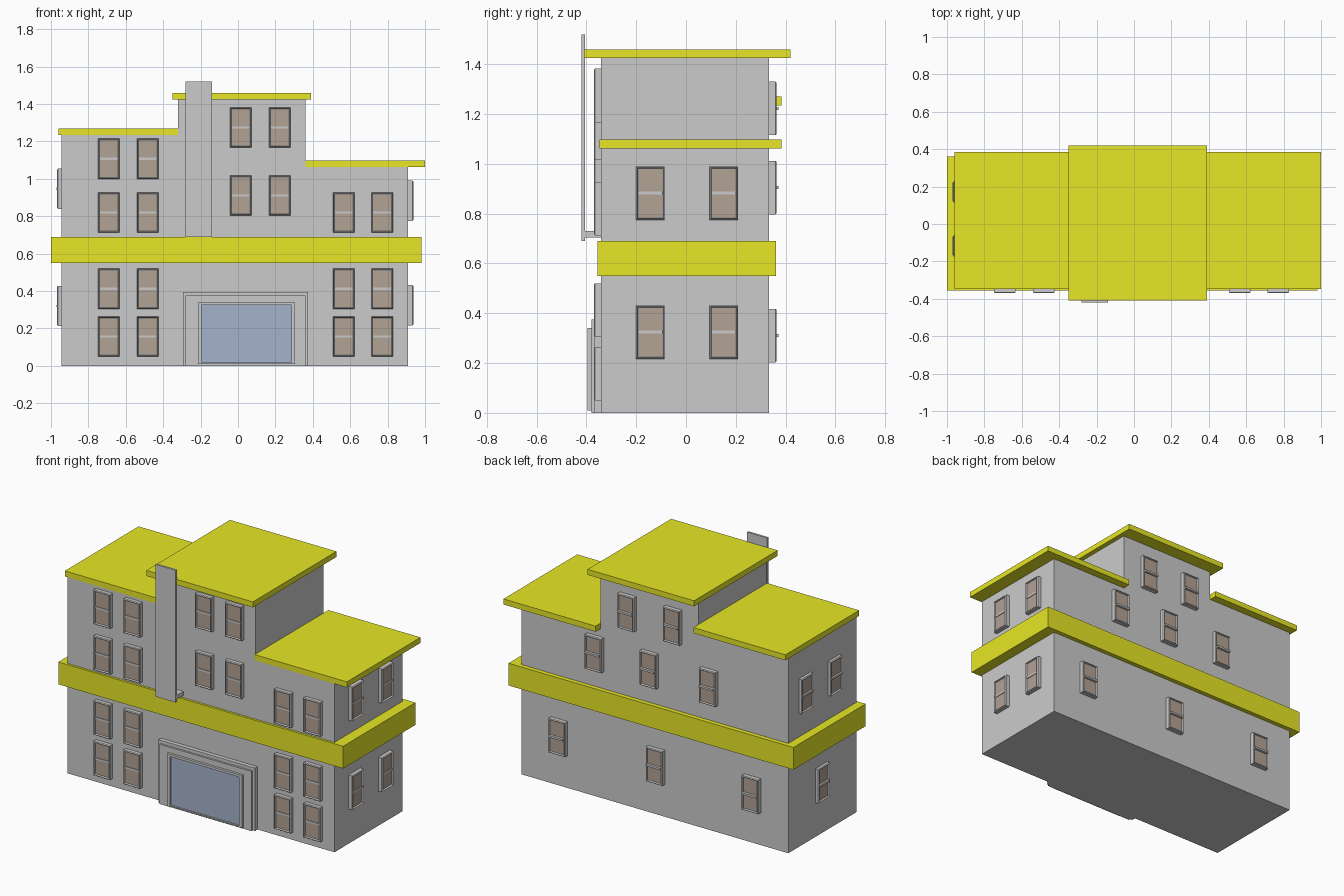
import bpy, bmesh
from math import radians
from mathutils import Matrix

if "Cube" in bpy.data.objects:
    bpy.data.objects.remove(bpy.data.objects["Cube"])


def material(name, rgb):
    m = bpy.data.materials.new(name)
    m.diffuse_color = (*rgb, 1)
    m.use_nodes = True
    m.node_tree.nodes["Principled BSDF"].inputs["Base Color"].default_value = m.diffuse_color
    return m


YELLOW = material("yellow_trim", (0.8, 0.8, 0.02))
BROWN = material("brown_pane", (0.45, 0.36, 0.30))
BLUE = material("blue_glass", (0.38, 0.45, 0.60))


def finish(bm, name, mat=None, matrix=None):
    bmesh.ops.recalc_face_normals(bm, faces=bm.faces)
    me = bpy.data.meshes.new(name)
    bm.to_mesh(me)
    bm.free()
    ob = bpy.data.objects.new(name, me)
    bpy.context.collection.objects.link(ob)
    if mat:
        me.materials.append(mat)
    if matrix:
        ob.matrix_world = matrix
    return ob


def add_box(bm, x, y, z):
    size = (x[1] - x[0], y[1] - y[0], z[1] - z[0])
    mid = ((x[0] + x[1]) / 2, (y[0] + y[1]) / 2, (z[0] + z[1]) / 2)
    bmesh.ops.create_cube(bm, size=1, matrix=Matrix.Translation(mid) @ Matrix.Diagonal((*size, 1)))


def box(name, x, y, z, mat=None, matrix=None):
    bm = bmesh.new()
    add_box(bm, x, y, z)
    return finish(bm, name, mat, matrix)


def extrude_profile(name, pts, y0, y1):
    bm = bmesh.new()
    face = bm.faces.new([bm.verts.new((x, y0, z)) for x, z in pts])
    ext = bmesh.ops.extrude_face_region(bm, geom=[face])
    verts = [g for g in ext["geom"] if isinstance(g, bmesh.types.BMVert)]
    bmesh.ops.translate(bm, verts=verts, vec=(0, y1 - y0, 0))
    return finish(bm, name)


# Stepped main walls
extrude_profile("walls", [(-0.945, 0), (0.91, 0), (0.91, 1.065), (0.36, 1.065), (0.36, 1.425),
                          (-0.32, 1.425), (-0.32, 1.235), (-0.945, 1.235)], -0.342, 0.334)

# Yellow band and roof slabs
box("middle_band", (-1, 0.98), (-0.356, 0.362), (0.55, 0.69), YELLOW)
box("left_roof", (-0.96, -0.32), (-0.348, 0.384), (1.235, 1.27), YELLOW)
box("centre_roof", (-0.35, 0.39), (-0.41, 0.42), (1.425, 1.46), YELLOW)
box("right_roof", (0.36, 1.0), (-0.348, 0.384), (1.062, 1.097), YELLOW)

# Upright fin on the front and its bracket
box("fin", (-0.28, -0.14), (-0.42, -0.406), (0.69, 1.52))
box("fin_bracket", (-0.28, -0.14), (-0.408, -0.335), (0.705, 0.73))

# Entrance: stepped surround, frame and glass
box("entrance_surround_outer", (-0.295, 0.375), (-0.368, -0.335), (0, 0.395))
box("entrance_surround_inner", (-0.28, 0.36), (-0.38, -0.335), (0, 0.375))
for name, x, z in (("left", (-0.215, -0.195), (0.01, 0.34)), ("right", (0.285, 0.305), (0.01, 0.34)),
                   ("top", (-0.195, 0.285), (0.325, 0.34)), ("bottom", (-0.195, 0.285), (0.01, 0.018))):
    box("entrance_frame_" + name, x, (-0.395, -0.37), z)
box("entrance_glass", (-0.195, 0.285), (-0.386, -0.375), (0.018, 0.325), BLUE)

W, H = 0.115, 0.215  # window size


def window(name, x, y, z, turn, depth=0.028, bar_out=-0.004):
    """Window with its back on the wall at (x, y), bottom at z, facing -y before the turn."""
    mw = Matrix.Translation((x, y, z + H / 2)) @ Matrix.Rotation(radians(turn), 4, 'Z')
    bm = bmesh.new()
    # chamfered casing with a recessed front
    add_box(bm, (-W / 2, W / 2), (-depth, 0.005), (-H / 2, H / 2))
    bm.normal_update()
    front = min(bm.faces, key=lambda f: f.calc_center_median().y)
    bmesh.ops.bevel(bm, geom=list(front.edges), offset=0.005, segments=1, affect='EDGES')
    front = min(bm.faces, key=lambda f: f.calc_center_median().y)
    bmesh.ops.inset_region(bm, faces=[front], thickness=0.004)
    bmesh.ops.translate(bm, verts=list(front.verts), vec=(0, 0.012, 0))
    # sash bar across the middle
    add_box(bm, (-W / 2 + 0.008, W / 2 - 0.008), (-depth - bar_out, -depth + 0.013), (-0.006, 0.006))
    finish(bm, name + "_casing", None, mw)
    # two panes
    for part, z0, z1 in (("lower", -H / 2 + 0.01, -0.006), ("upper", 0.006, H / 2 - 0.01)):
        box(name + "_pane_" + part, (-W / 2 + 0.01, W / 2 - 0.01),
            (-depth + 0.008, -depth + 0.013), (z0, z1), BROWN, mw)


# Front windows: (columns, rows)
FRONT = [((-0.69, -0.483), (0.05, 0.305, 0.712, 1.0)),
         ((0.565, 0.77), (0.05, 0.305, 0.712)),
         ((0.015, 0.223), (0.803, 1.167))]
for cols, rows in FRONT:
    for x in cols:
        for z in rows:
            window("front_window", x, -0.342, z, 0)

# Right side windows
for y in (-0.143, 0.152):
    for z in (0.217, 0.775):
        window("right_window", 0.91, y, z, 90)

# Left side windows
for y, z in ((0.172, 0.84), (-0.117, 0.84), (0.005, 0.213)):
    window("left_window", -0.945, y, z, -90, 0.022, 0.004)

# Back windows
for cols, z in (((0.647, -0.03, -0.696), 0.203), ((0.395, 0.014, -0.398), 0.797), ((0.169, -0.149), 1.115)):
    for x in cols:
        window("back_window", x, 0.334, z, 180, 0.03, 0.008)
